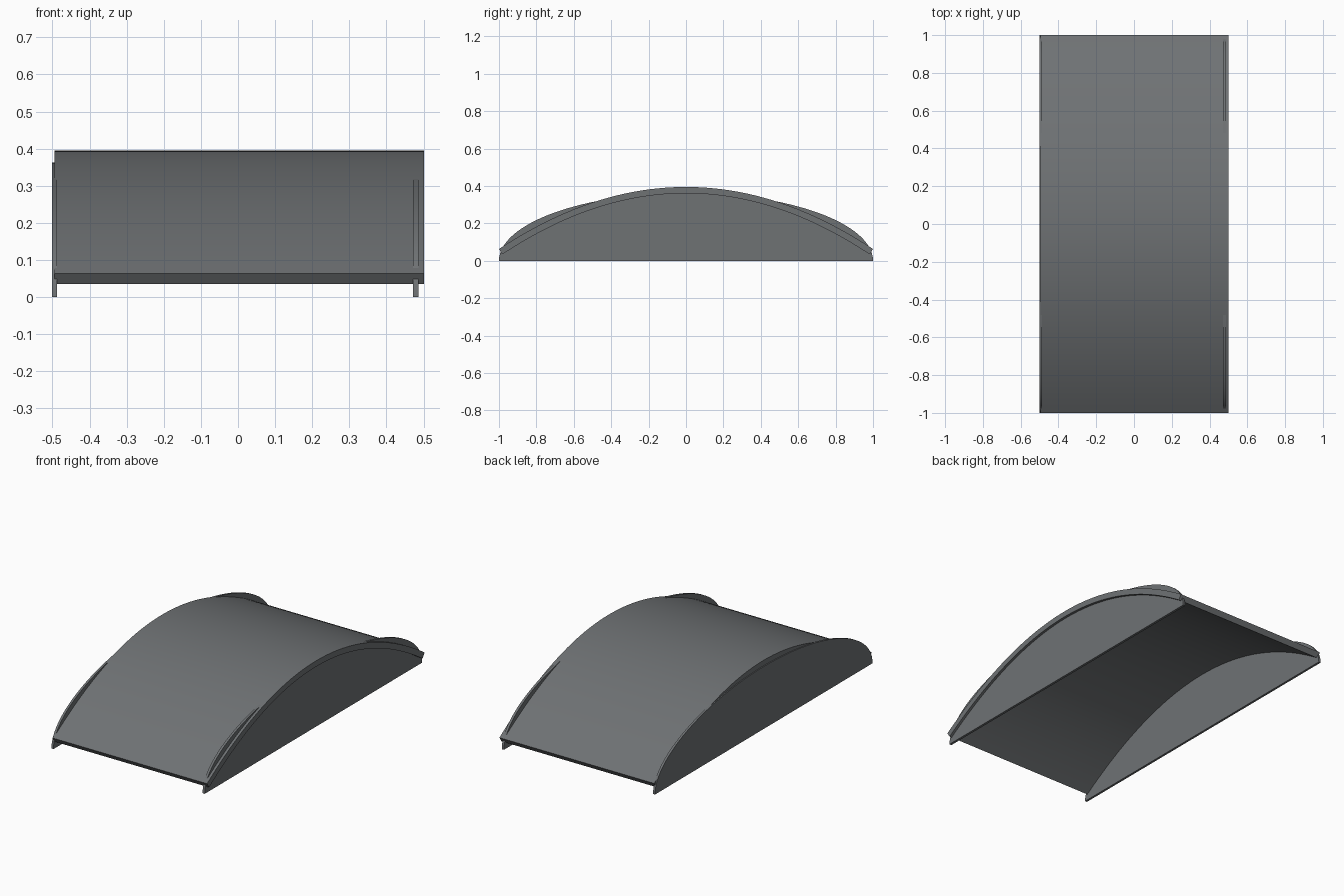
import bpy, math

if "Cube" in bpy.data.objects:
    bpy.data.objects.remove(bpy.data.objects["Cube"])

# Dark slate grey
dark = bpy.data.materials.new("dark_grey")
dark.diffuse_color = (0.158, 0.168, 0.175, 1)
dark.use_nodes = True
dark.node_tree.nodes["Principled BSDF"].inputs["Base Color"].default_value = dark.diffuse_color


def extrude_x(name, outline, x0, x1):
    """Extrude a closed (y, z) outline between two x positions."""
    n = len(outline)
    verts = [(x, y, z) for x in (x0, x1) for y, z in outline]
    faces = [tuple(reversed(range(n))), tuple(range(n, 2 * n))]
    faces += [(i, (i + 1) % n, n + (i + 1) % n, n + i) for i in range(n)]
    mesh = bpy.data.meshes.new(name)
    mesh.from_pydata(verts, [], faces)
    mesh.materials.append(dark)
    obj = bpy.data.objects.new(name, mesh)
    bpy.context.collection.objects.link(obj)
    bpy.ops.object.select_all(action='DESELECT')
    obj.select_set(True)
    bpy.context.view_layer.objects.active = obj
    bpy.ops.object.mode_set(mode='EDIT')
    bpy.ops.mesh.select_all(action='SELECT')
    bpy.ops.mesh.normals_make_consistent(inside=False)
    bpy.ops.object.mode_set(mode='OBJECT')
    bpy.ops.object.shade_smooth_by_angle(angle=math.radians(30))
    return obj


# Arched deck: shallow parabola with constant thickness, ends cut square to it
PEAK, RISE, THICK, STEPS = 0.395, 0.332, 0.034, 64
upper, lower = [], []
for i in range(STEPS + 1):
    y = -1 + 2 * i / STEPS
    z = PEAK - RISE * y * y
    slope = -2 * RISE * y
    length = math.hypot(1, slope)
    upper.append((y, z))
    lower.append((y + THICK * slope / length, z - THICK / length))
extrude_x("arched_deck", upper + lower[::-1], -0.495, 0.501)

# Side panels: half ellipses standing on the ground
panel = [(math.cos(math.pi * i / 64), 0.363 * math.sin(math.pi * i / 64))
         for i in range(65)]
for name, x0, x1 in (("left_side_panel", -0.501, -0.488),
                     ("right_side_panel", 0.472, 0.486)):
    extrude_x(name, panel, x0, x1)
